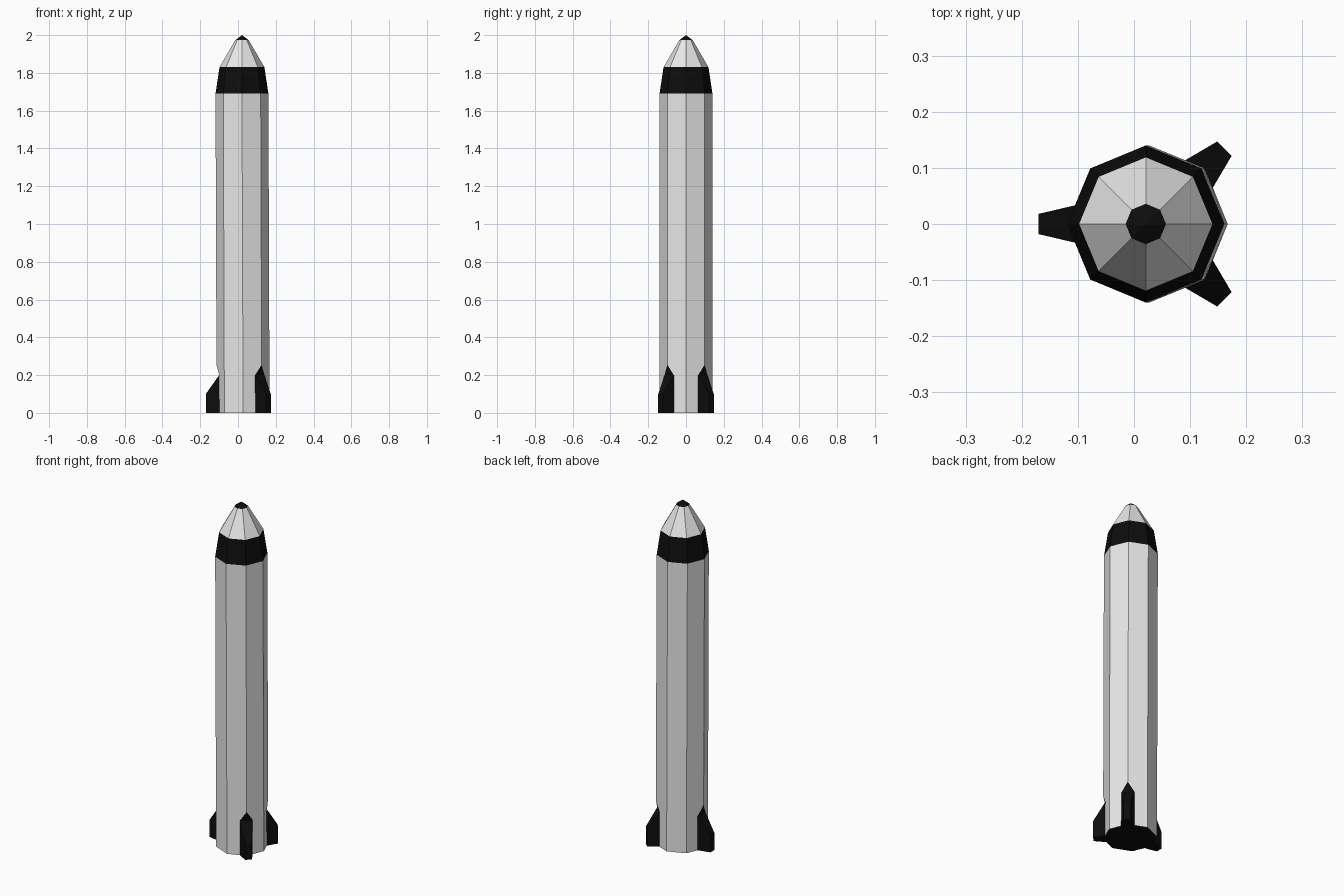
import bpy
import math

if "Cube" in bpy.data.objects:
    bpy.data.objects.remove(bpy.data.objects["Cube"])

SIDES = 8
R = 0.14                      # hull radius
X_BASE, X_TOP = 0.027, 0.021  # hull leans very slightly
FINS = {1: 0.19, 4: 0.197, 7: 0.19}  # hull corner index -> fin tip reach
ROOT, ROOT_HALF, TIP_HALF = 0.126, 0.0345, 0.018
Z_TIP, Z_ROOT, Z_PEAK = 0.1, 0.2, 0.255


def material(name, value):
    m = bpy.data.materials.new(name)
    m.diffuse_color = (value, value, value, 1)
    m.use_nodes = True
    m.node_tree.nodes["Principled BSDF"].inputs["Base Color"].default_value = m.diffuse_color
    return m


white = material("white_paint", 0.8)
black = material("black_paint", 0.004)


def build(name, faces, mats):
    """Mesh from a list of (corner points, material index)."""
    verts, index, polys = [], {}, []
    for pts, _ in faces:
        poly = []
        for p in pts:
            key = tuple(round(c, 5) for c in p)
            if key not in index:
                index[key] = len(verts)
                verts.append(key)
            poly.append(index[key])
        polys.append(poly)
    me = bpy.data.meshes.new(name)
    me.from_pydata(verts, [], polys)
    for m in mats:
        me.materials.append(m)
    for poly, (_, mi) in zip(me.polygons, faces):
        poly.material_index = mi
    ob = bpy.data.objects.new(name, me)
    bpy.context.collection.objects.link(ob)
    return ob


def centre(z):
    return X_BASE + (X_TOP - X_BASE) * min(z / 1.69, 1)


def corner(i, r, z):
    a = math.tau * i / SIDES
    return (centre(z) + r * math.cos(a), r * math.sin(a), z)


def fin_point(i, reach, side, z):
    """Point at a distance out along corner i, offset sideways."""
    a = math.tau * i / SIDES
    return (centre(z) + reach * math.cos(a) - side * math.sin(a),
            reach * math.sin(a) + side * math.cos(a), z)


# Hull: flat sides, with corners cut flat where the fins attach
hull, floor = [], []
for i in range(SIDES):
    j = (i + 1) % SIDES
    if i in FINS:
        left = [corner(i, R, Z_PEAK), fin_point(i, ROOT, ROOT_HALF, Z_ROOT),
                fin_point(i, ROOT, ROOT_HALF, 0)]
        floor += [fin_point(i, ROOT, -ROOT_HALF, 0), left[-1]]
    else:
        left = [corner(i, R, 0)]
        floor += left
    if j in FINS:
        right = [fin_point(j, ROOT, -ROOT_HALF, 0),
                 fin_point(j, ROOT, -ROOT_HALF, Z_ROOT), corner(j, R, Z_PEAK)]
    else:
        right = [corner(j, R, 0)]
    hull.append((left + right + [corner(j, R, 1.69), corner(i, R, 1.69)], 0))
hull.append((floor[::-1], 1))
build("hull", hull, [white, black])

# Fins: tapered blocks with a sloped top and a small flat peak on the hull
for n, (i, reach) in enumerate(FINS.items()):
    def pair(d, half, z):
        return fin_point(i, d, -half, z), fin_point(i, d, half, z)
    ra, rb = pair(ROOT, ROOT_HALF, 0)
    ua, ub = pair(ROOT, ROOT_HALF, Z_ROOT)
    ta, tb = pair(reach, TIP_HALF, 0)
    va, vb = pair(reach, TIP_HALF, Z_TIP)
    peak = corner(i, R, Z_PEAK)
    build("fin_%d" % (n + 1),
          [((ta, tb, vb, va), 0), ((ra, ta, va, ua), 0), ((tb, rb, ub, vb), 0),
           ((va, vb, ub, ua), 0), ((ua, ub, peak), 0), ((ra, rb, tb, ta), 0)],
          [black])


def ring_part(name, r0, z0, r1, z1, mat):
    faces = []
    for i in range(SIDES):
        low = [corner(i, r0, z0), corner(i + 1, r0, z0)]
        high = [corner(i + 1, r1, z1), corner(i, r1, z1)] if r1 else [corner(0, 0, z1)]
        faces.append((low + high, 0))
    build(name, faces, [mat])


# Shoulder band, nose cone and nose tip
ring_part("shoulder_band", R, 1.69, 0.119, 1.83, black)
ring_part("nose_cone", 0.119, 1.83, 0.036, 1.973, white)
ring_part("nose_tip", 0.036, 1.973, 0, 2.0, black)
